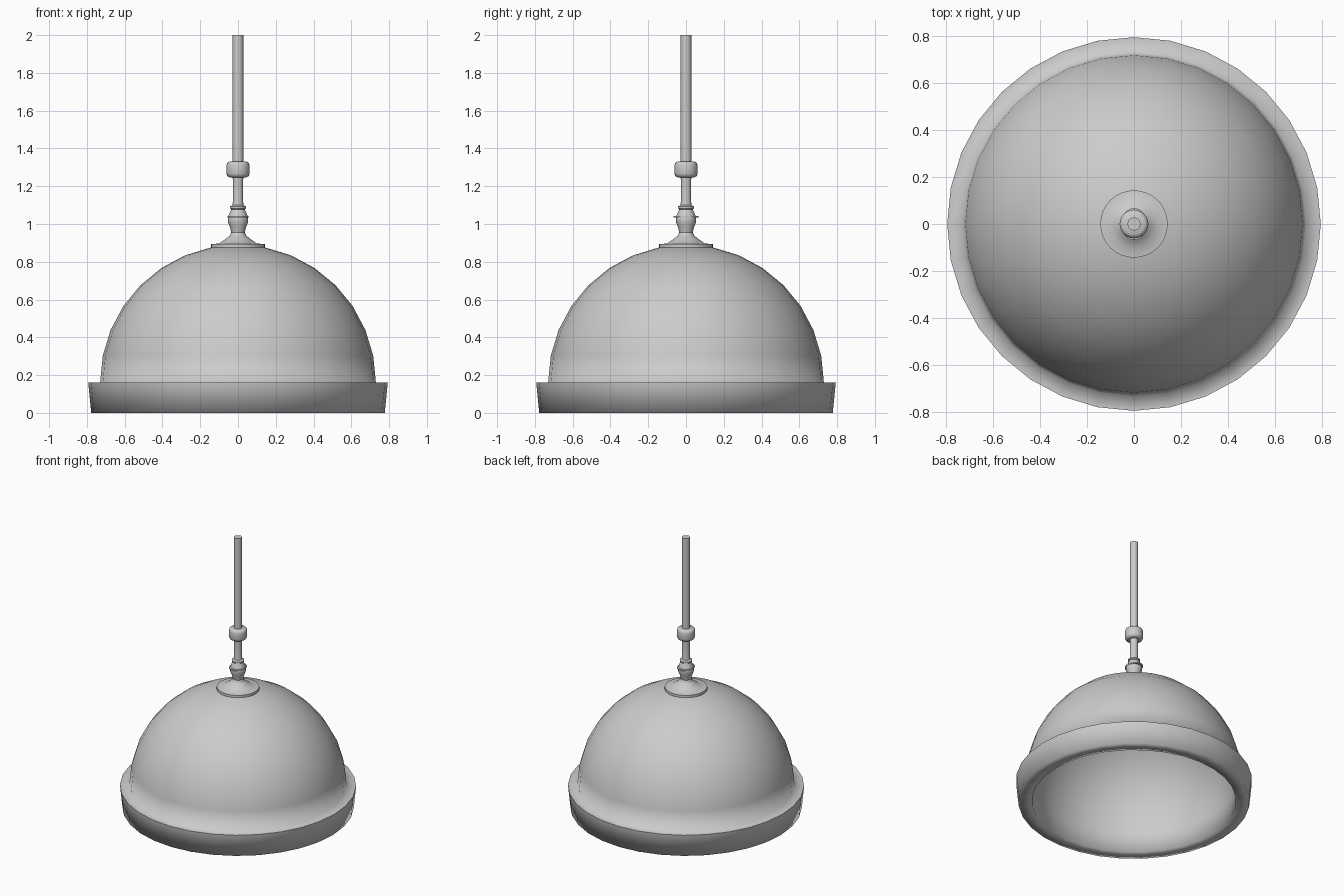
import bpy, bmesh, math

if "Cube" in bpy.data.objects:
    bpy.data.objects.remove(bpy.data.objects["Cube"])


def lathe(name, profile, sides=32, angle=35, closed=False, scale_x=1.0):
    """Spin a list of (radius, z) points around the z axis."""
    bm = bmesh.new()
    rings = []
    for r, z in profile:
        if r < 1e-5:
            rings.append([bm.verts.new((0, 0, z))])
        else:
            rings.append([bm.verts.new((r * math.cos(2 * math.pi * i / sides) * scale_x,
                                        r * math.sin(2 * math.pi * i / sides), z))
                          for i in range(sides)])
    pairs = list(zip(rings, rings[1:]))
    if closed:
        pairs.append((rings[-1], rings[0]))
    for a, b in pairs:
        for i in range(sides):
            j = (i + 1) % sides
            if len(a) == 1 and len(b) == 1:
                continue
            if len(a) == 1:
                bm.faces.new((a[0], b[j], b[i]))
            elif len(b) == 1:
                bm.faces.new((a[i], a[j], b[0]))
            else:
                bm.faces.new((a[i], a[j], b[j], b[i]))
    bmesh.ops.recalc_face_normals(bm, faces=bm.faces[:])
    mesh = bpy.data.meshes.new(name)
    bm.to_mesh(mesh)
    bm.free()
    obj = bpy.data.objects.new(name, mesh)
    bpy.context.collection.objects.link(obj)
    bpy.ops.object.select_all(action='DESELECT')
    bpy.context.view_layer.objects.active = obj
    obj.select_set(True)
    bpy.ops.object.shade_smooth_by_angle(angle=math.radians(angle))
    return obj


def arc(radius, z0, steps=8):
    """Quarter circle from the equator up to the pole."""
    return [(radius * math.cos(math.pi / 2 * i / steps),
             z0 + radius * math.sin(math.pi / 2 * i / steps)) for i in range(steps + 1)]


# Hollow dome shade with its flared rim band
outer = arc(0.73, 0.16)
inner = arc(0.685, 0.16)
lathe("lamp_shade", outer[::-1] + [(0.793, 0.16), (0.777, 0.0), (0.685, 0.0)] + inner, angle=95)

# Flange and conical cap on top of the dome
lathe("shade_cap", [(0, 0.87), (0.143, 0.87), (0.143, 0.893), (0.10, 0.897), (0.07, 0.918),
                    (0.037, 0.943), (0, 0.943)])

# Vase-shaped socket and stepped cone
lathe("socket", [(0, 0.93), (0.045, 0.935), (0.036, 0.955), (0.043, 0.985), (0.053, 1.01),
                 (0.054, 1.03), (0.05, 1.045), (0.036, 1.078), (0.042, 1.083), (0.042, 1.092),
                 (0.03, 1.1), (0, 1.1)], sides=24)

# Thin washer, slightly wider along y
lathe("washer", [(0, 1.034), (0.067, 1.034), (0.067, 1.042), (0, 1.042)], sides=24, scale_x=0.82)

# Neck below the collar
lathe("neck", [(0, 1.09), (0.031, 1.09), (0.027, 1.12), (0.027, 1.23), (0.03, 1.26), (0, 1.26)],
      sides=16)

# Rounded collar
lathe("collar", [(0, 1.247), (0.045, 1.247), (0.056, 1.253), (0.061, 1.266), (0.061, 1.312),
                 (0.056, 1.325), (0.045, 1.331), (0, 1.331)], sides=24, angle=50)

# Hanging rod
lathe("hanging_rod", [(0, 1.32), (0.028, 1.32), (0.028, 2.0), (0, 2.0)], sides=16)
